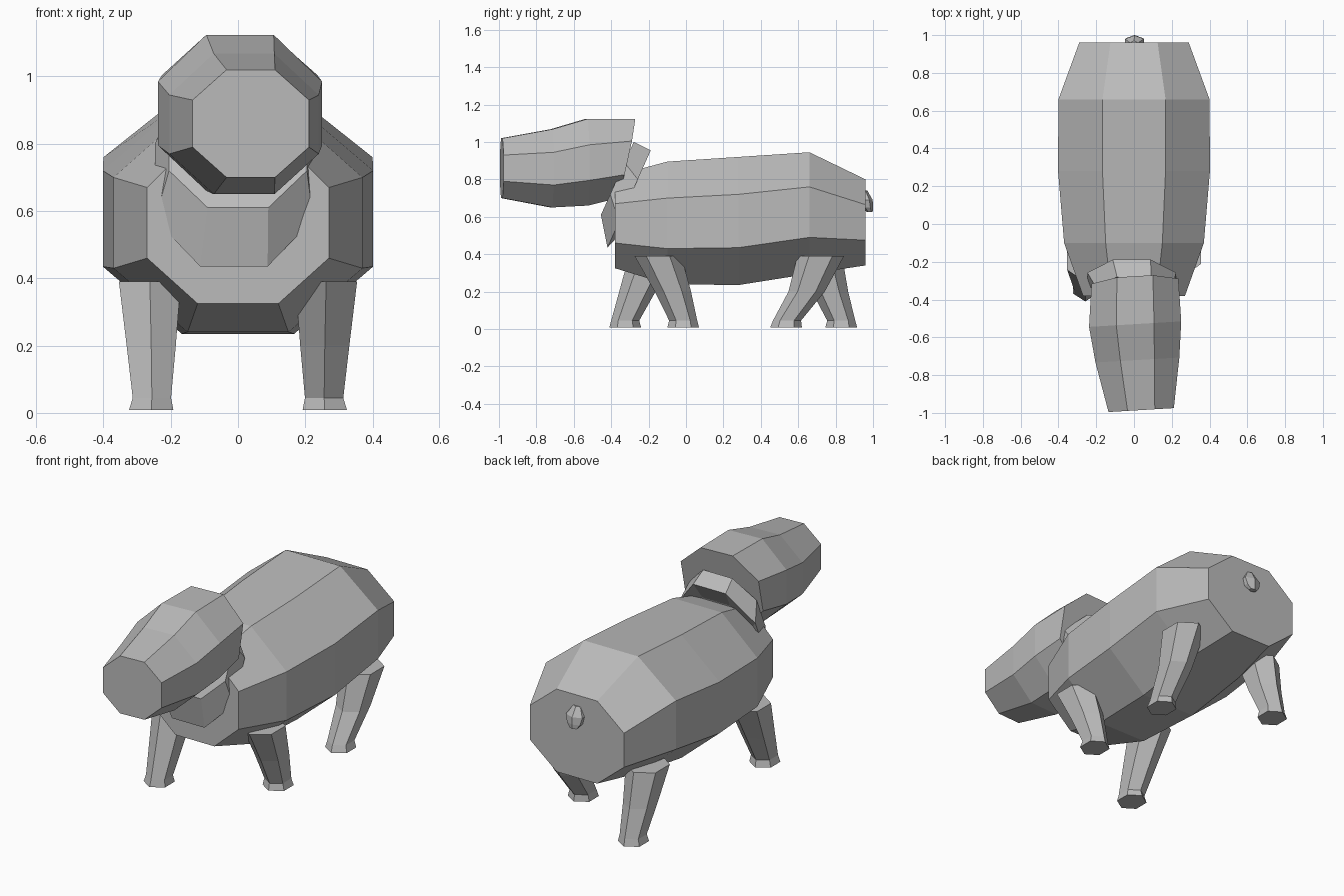
import bpy
import bmesh
from math import cos, sin, pi

cube = bpy.data.objects.get("Cube")
if cube:
    bpy.data.objects.remove(cube, do_unlink=True)

grey = bpy.data.materials.new("plain_grey")
grey.use_nodes = True
grey.diffuse_color = (0.5, 0.5, 0.5, 1)
grey.node_tree.nodes["Principled BSDF"].inputs["Base Color"].default_value = (0.5, 0.5, 0.5, 1)


def loft(name, rings):
    """Join equal-sized rings of points into a closed, flat-shaded tube."""
    bm = bmesh.new()
    loops = [[bm.verts.new(p) for p in ring] for ring in rings]
    n = len(loops[0])
    for a, b in zip(loops, loops[1:]):
        for i in range(n):
            j = (i + 1) % n
            bm.faces.new((a[i], a[j], b[j], b[i]))
    bm.faces.new(loops[0])
    bm.faces.new(loops[-1])
    bmesh.ops.recalc_face_normals(bm, faces=bm.faces)
    mesh = bpy.data.meshes.new(name)
    bm.to_mesh(mesh)
    bm.free()
    mesh.materials.append(grey)
    obj = bpy.data.objects.new(name, mesh)
    bpy.context.collection.objects.link(obj)
    return obj


def octagon(y, half, flat, heights, cx=0.0, lean=0.0, yaw=0.0):
    """Upright octagon; heights run bottom, low side, high side, top."""
    bottom, low, high, top = heights
    side = [(flat, bottom), (half, low), (half, high), (flat, top)]
    outline = side + [(-x, z) for x, z in reversed(side)]
    return [(cx + x, y + lean * (z - bottom) + yaw * x, z) for x, z in outline]


def hexagon(cx, cy, z, rx, ry):
    """Flat hexagon with points toward front and back."""
    corners = [pi / 6 + k * pi / 3 for k in range(6)]
    return [(cx + rx * cos(a) / cos(pi / 6), cy + ry * sin(a), z) for a in corners]


# Barrel body
loft("body", [
    octagon(-0.38, 0.27, 0.12, (0.325, 0.46, 0.67, 0.82)),
    octagon(-0.10, 0.37, 0.15, (0.24, 0.43, 0.70, 0.895)),
    octagon(0.28, 0.402, 0.167, (0.235, 0.435, 0.72, 0.92)),
    octagon(0.66, 0.40, 0.167, (0.295, 0.49, 0.76, 0.945)),
    octagon(0.96, 0.29, 0.125, (0.34, 0.475, 0.665, 0.80)),
])

# Blunt head, turned slightly to one side
loft("head", [
    octagon(-0.985, 0.173, 0.072, (0.70, 0.79, 0.93, 1.02), 0.038, yaw=0.06),
    octagon(-0.72, 0.222, 0.09, (0.65, 0.77, 0.945, 1.068), 0.018, yaw=0.06),
    octagon(-0.53, 0.244, 0.10, (0.66, 0.795, 0.985, 1.124), 0.006, yaw=0.06),
    octagon(-0.37, 0.23, 0.095, (0.70, 0.825, 1.005, 1.124), 0.005, lean=0.22, yaw=0.06),
])

# Leaning neck with a flared collar
loft("neck", [
    octagon(-0.455, 0.205, 0.09, (0.61, 0.72, 0.89, 1.0), lean=0.45),
    octagon(-0.42, 0.235, 0.10, (0.435, 0.575, 0.80, 0.955), -0.012, lean=0.445),
    octagon(-0.36, 0.20, 0.085, (0.50, 0.60, 0.76, 0.86), -0.01, lean=0.3),
])


def leg(name, side, path):
    """Tapered hexagonal leg; path gives the depth position from top to foot."""
    sizes = [(0.39, 0.262, 0.092, 0.125), (0.20, 0.258, 0.073, 0.097),
             (0.045, 0.256, 0.057, 0.075), (0.008, 0.258, 0.066, 0.085)]
    rings = [hexagon(side * x, y, z, rx, ry)
             for y, (z, x, rx, ry) in zip(path, sizes)]
    loft(name, rings)


# Walking legs
leg("front_left_leg", 1, (-0.15, -0.07, -0.015, -0.015))
leg("front_right_leg", -1, (-0.18, -0.26, -0.325, -0.325))
leg("rear_left_leg", 1, (0.72, 0.645, 0.54, 0.535))
leg("rear_right_leg", -1, (0.71, 0.77, 0.83, 0.83))

# Stubby tail
loft("tail", [
    hexagon(0, 0.95, 0.74, 0.022, 0.02),
    hexagon(0.003, 0.962, 0.69, 0.05, 0.036),
    hexagon(0.003, 0.972, 0.65, 0.04, 0.028),
    hexagon(0.003, 0.982, 0.625, 0.02, 0.016),
])
